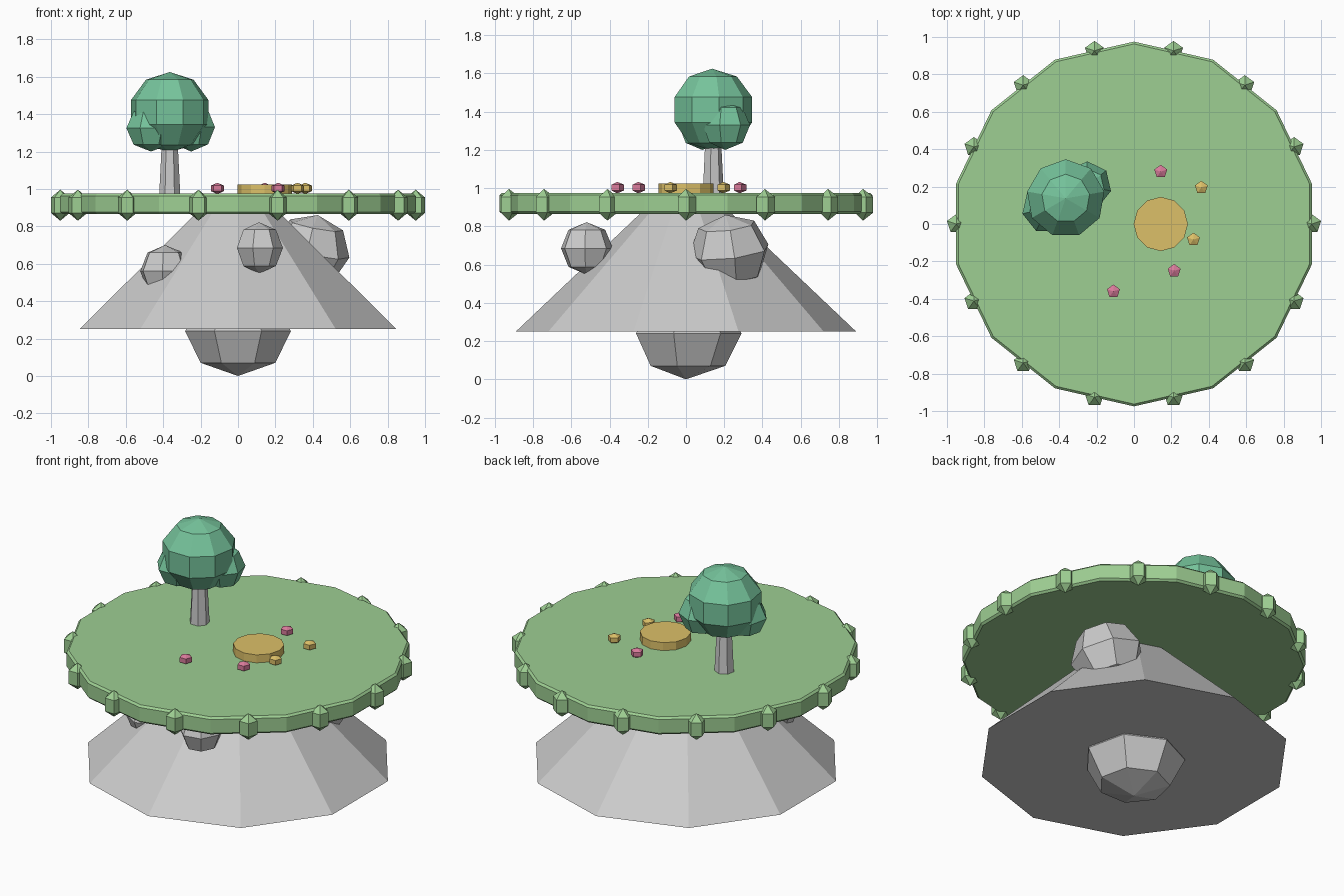
import bpy
from math import cos, sin, radians, tau

if "Cube" in bpy.data.objects:
    bpy.data.objects.remove(bpy.data.objects["Cube"])


def material(name, rgb):
    m = bpy.data.materials.new(name)
    m.diffuse_color = (*rgb, 1)
    m.use_nodes = True
    m.node_tree.nodes["Principled BSDF"].inputs["Base Color"].default_value = m.diffuse_color
    return m


GRASS = material("grass", (0.34, 0.62, 0.29))
LEAF = material("leaf", (0.18, 0.55, 0.33))
YELLOW = material("yellow", (0.72, 0.53, 0.14))
PINK = material("pink", (0.70, 0.20, 0.33))


def finish(name, mat):
    ob = bpy.context.object
    ob.name = ob.data.name = name
    if mat:
        ob.data.materials.append(mat)
    return ob


def ball(name, loc, size, sides, rings, mat=None, rot=(0, 0, 0)):
    bpy.ops.mesh.primitive_uv_sphere_add(
        segments=sides, ring_count=rings, radius=1, location=loc,
        rotation=[radians(a) for a in rot])
    ob = finish(name, mat)
    ob.scale = size
    return ob


def taper(name, x, y, z0, z1, r0, r1, sides, mat=None, bevel=0):
    bpy.ops.mesh.primitive_cone_add(
        vertices=sides, radius1=r0, radius2=r1, depth=z1 - z0,
        location=(x, y, (z0 + z1) / 2))
    ob = finish(name, mat)
    if bevel:
        mod = ob.modifiers.new("edge", "BEVEL")
        mod.width = bevel
        mod.segments = 1
    return ob


# Rocky base: flared cone, hanging tip and embedded boulders
taper("rock_cone", 0, 0, 0.25, 0.90, 0.89, 0.205, 10)
ball("rock_tip", (0, 0, 0.24), (0.29, 0.29, 0.24), 7, 4)
ball("boulder_front", (0.112, -0.52, 0.685), (0.128, 0.14, 0.137), 7, 4, rot=(0, 0, 10))
ball("boulder_right", (0.39, 0.23, 0.67), (0.21, 0.215, 0.195), 7, 4, rot=(10, 8, 20))
ball("boulder_left", (-0.39, -0.31, 0.56), (0.14, 0.14, 0.14), 7, 4, rot=(0, 0, 20))

# Grass disc with a tuft in the middle of every rim edge
SIDES = 14
taper("grass_disc", 0, 0, 0.865, 0.975, 0.975, 0.975, SIDES, GRASS, 0.012)
for i in range(SIDES):
    a = tau * i / SIDES
    ball(f"rim_tuft_{i + 1}", (0.95 * cos(a), 0.95 * sin(a), 0.913),
         (0.061, 0.061, 0.083), 5, 3, GRASS)

# Tree
taper("tree_trunk", -0.365, 0.14, 0.965, 1.28, 0.058, 0.042, 7)
ball("tree_crown", (-0.365, 0.137, 1.41), (0.22, 0.22, 0.215), 9, 5, LEAF)
ball("tree_puff_left", (-0.465, 0.085, 1.325), (0.135, 0.135, 0.125), 7, 4, LEAF)
ball("tree_puff_right", (-0.25, 0.205, 1.33), (0.13, 0.13, 0.13), 7, 4, LEAF)

# Round plate and flowers
taper("round_plate", 0.143, 0, 0.97, 1.025, 0.145, 0.145, 12, YELLOW)
flowers = [(0.143, 0.28, PINK), (0.215, -0.25, PINK), (-0.11, -0.36, PINK),
           (0.36, 0.195, YELLOW), (0.318, -0.083, YELLOW)]
for i, (x, y, mat) in enumerate(flowers):
    ball(f"flower_{i + 1}", (x, y, 1.003), (0.042, 0.042, 0.03), 5, 3, mat)
